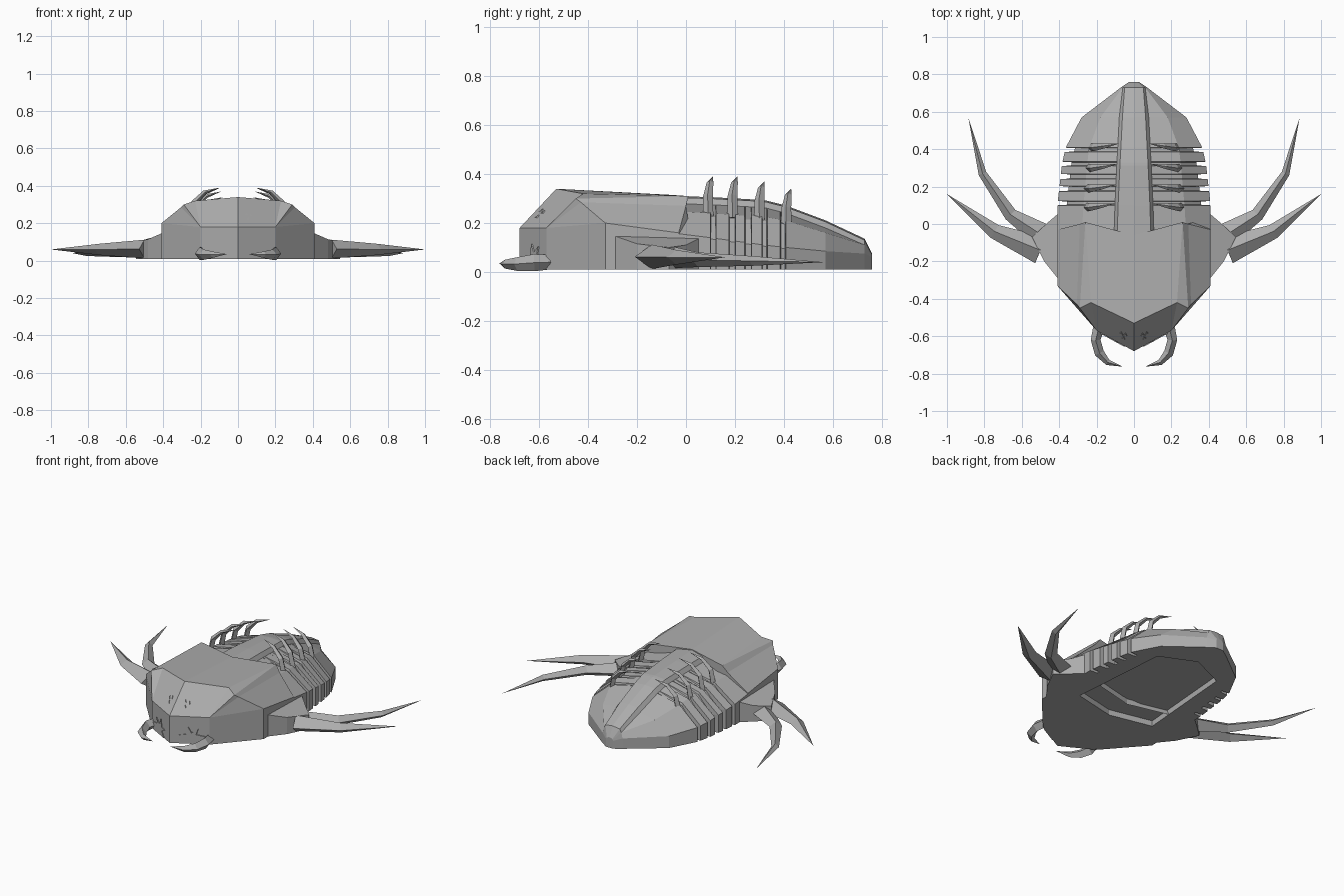
import bpy, bmesh, math
from mathutils import Vector

cube = bpy.data.objects.get("Cube")
if cube:
    bpy.data.objects.remove(cube, do_unlink=True)

grey = bpy.data.materials.new("stone grey")
grey.use_nodes = True
grey.diffuse_color = (0.42, 0.42, 0.42, 1)
grey.node_tree.nodes["Principled BSDF"].inputs["Base Color"].default_value = (0.42, 0.42, 0.42, 1)


def finish(name, bm, mirror=False, recalc=True):
    """Turn a bmesh into an object, optionally mirrored across x = 0."""
    if mirror:
        bmesh.ops.mirror(bm, geom=bm.verts[:] + bm.edges[:] + bm.faces[:],
                         axis='X', merge_dist=0.0005)
    if recalc:
        bmesh.ops.recalc_face_normals(bm, faces=bm.faces[:])
    mesh = bpy.data.meshes.new(name)
    bm.to_mesh(mesh)
    bm.free()
    mesh.materials.append(grey)
    ob = bpy.data.objects.new(name, mesh)
    bpy.context.collection.objects.link(ob)
    return ob


def from_faces(name, pts, faces, mirror=True):
    bm = bmesh.new()
    vs = [bm.verts.new(p) for p in pts]
    for f in faces:
        bm.faces.new([vs[i] for i in f])
    return finish(name, bm, mirror)


def taper(name, path, side=1):
    """Diamond-section horn along (x, y, z, half width, half height); ends in a point."""
    bm = bmesh.new()
    pos = [Vector((p[0] * side, p[1], p[2])) for p in path]
    rings = []
    for i, p in enumerate(path[:-1]):
        t = (pos[i + 1] - pos[max(i - 1, 0)]).normalized()
        across = t.cross(Vector((0, 0, 1))).normalized()
        up = across.cross(t)
        rings.append([bm.verts.new(pos[i] + d) for d in
                      (across * p[3], up * p[4], -across * p[3], -up * p[4])])
    tip = bm.verts.new(pos[-1])
    bm.faces.new(rings[0])
    for a, b in zip(rings, rings[1:]):
        for k in range(4):
            bm.faces.new((a[k], a[(k + 1) % 4], b[(k + 1) % 4], b[k]))
    for k in range(4):
        bm.faces.new((rings[-1][k], rings[-1][(k + 1) % 4], tip))
    return finish(name, bm)


def plate(name, outline, slope, side):
    """Thin plate on the sloping front; outline is (x, z), slope is dy per dz."""
    bm = bmesh.new()
    layers = []
    for off in (-0.005, 0.002):
        layers.append([bm.verts.new((side * x, -0.68 + 0.55 * x + slope * (z - 0.18) + off, z))
                       for x, z in outline])
    n = len(outline)
    for layer in layers:
        bm.faces.new(layer)
    for k in range(n):
        j = (k + 1) % n
        bm.faces.new((layers[0][k], layers[0][j], layers[1][j], layers[1][k]))
    return finish(name, bm)


# Head shield: half mesh, mirrored
head = [(0, -.68, .01), (.2, -.57, .01), (.41, -.33, .01), (.41, .04, .01),
        (0, -.68, .18), (.2, -.57, .18), (.41, -.33, .2), (.41, -.03, .16),
        (0, -.53, .34), (.23, -.42, .32), (.29, -.45, .30), (.305, -.43, .285),
        (0, -.06, .315), (.26, .01, .31), (.29, 0, .27), (0, -.06, .01)]
from_faces("head_shield", head, [
    (0, 1, 5, 4), (1, 2, 6, 5), (2, 3, 7, 6), (4, 5, 9, 8), (5, 10, 9), (5, 11, 10),
    (5, 6, 11), (8, 9, 13, 12), (9, 10, 13), (10, 11, 14, 13), (11, 6, 7, 14),
    (12, 13, 14, 7, 3, 15)])

# Rear shell keys: y, ridge half width, ridge z, shoulder x, z, rim x, z
KEYS = [(-.06, .09, .305, .28, .25, .41, .16), (.10, .085, .30, .27, .24, .41, .14),
        (.32, .075, .288, .25, .225, .385, .11), (.41, .07, .265, .24, .21, .365, .10),
        (.57, .062, .205, .18, .16, .28, .085), (.73, .05, .13, .06, .11, .07, .075),
        (.76, .02, .07, .022, .065, .025, .06)]


def key_at(y):
    for a, b in zip(KEYS, KEYS[1:]):
        if y <= b[0]:
            t = (y - a[0]) / (b[0] - a[0])
            return [p + (q - p) * t for p, q in zip(a, b)]
    return list(KEYS[-1])


def section(y, cut):
    _, w, z, sx, sz, rx, rz = key_at(y)
    if cut:
        sz, rx, rz = sz - .015, rx - .05, rz - .005
    return [(0, y, z + .006), (w, y, z), (min(w + .017, sx), y, max(z - .025, sz)),
            (sx, y, sz), (rx, y, rz), (rx, y, .01)]


# Stations with grooves that separate the side ribs
stations = [(-.06, 0)]
for g0, g1 in ((.10, .12), (.175, .20), (.24, .265), (.31, .33), (.385, .405)):
    stations += [(g0, 0), (g0 + .003, 1), (g1, 1), (g1 + .003, 0)]
stations += [(.57, 0), (.73, 0), (.76, 0)]
rows = [section(y, c) for y, c in stations]
n = len(rows[0])
faces = [(r * n + k, r * n + k + 1, (r + 1) * n + k + 1, (r + 1) * n + k)
         for r in range(len(rows) - 1) for k in range(n - 1)]
last = (len(rows) - 1) * n
pts = [p for row in rows for p in row] + [(0, .76, .01)]
faces.append(tuple(range(last, last + n)) + (len(pts) - 1,))
from_faces("rear_shell", pts, faces)

# Belly: flat underside with a six-sided recess
half = [p for p in head[1:4]] + [r[-1] for r in rows[1:]]
outline = [head[0]] + half + [(-x, y, z) for x, y, z in reversed(half)]
hexagon = [(0, -.22), (.27, -.16), (.22, .47), (0, .57), (-.22, .47), (-.27, -.16)]
bm = bmesh.new()
rim = [bm.verts.new(p) for p in outline]
low = [bm.verts.new((x, y, .01)) for x, y in hexagon]
edges = [bm.edges.new((loop[i], loop[(i + 1) % len(loop)]))
         for loop in (rim, low) for i in range(len(loop))]
bmesh.ops.triangle_fill(bm, edges=edges, use_beauty=True, normal=(0, 0, -1))
for f in bm.faces:
    f.normal_update()
    if f.normal.z > 0:
        f.normal_flip()
high = [bm.verts.new((x, y, .045)) for x, y in hexagon]
for i in range(6):
    j = (i + 1) % 6
    bm.faces.new((low[j], low[i], high[i], high[j]))
bm.faces.new(list(reversed(high)))
finish("belly", bm, recalc=False)

for side, label in ((1, "left"), (-1, "right")):
    # Cheek block that carries the two side horns
    top = [(.40, -.30, .15), (.48, -.20, .115), (.545, -.07, .10), (.47, 0, .11), (.40, .06, .14)]
    block = [(side * x, y, z) for x, y, z in top] + [(side * x, y, .01) for x, y, z in top]
    from_faces(label + "_cheek", block, [(0, 1, 2, 3, 4), (9, 8, 7, 6, 5)] +
               [(k, (k + 1) % 5, 5 + (k + 1) % 5, 5 + k) for k in range(5)], mirror=False)
    taper(label + "_front_horn", [(.50, -.14, .062, .075, .05), (.745, -.04, .06, .04, .03),
                                  (1.0, .16, .06, 0, 0)], side)
    taper(label + "_rear_horn", [(.49, -.06, .06, .065, .045), (.66, .05, .05, .036, .03),
                                 (.81, .27, .045, .022, .02), (.885, .565, .04, 0, 0)], side)
    # Pincer beside the mouth
    taper(label + "_pincer", [(.19, -.56, .04, .03, .03), (.205, -.62, .038, .026, .035),
                              (.185, -.69, .032, .026, .028), (.14, -.74, .032, .016, .018),
                              (.06, -.763, .035, 0, 0)], side)
    # Curved back spikes
    for i, (y, z, x) in enumerate(((.09, .39, .255), (.19, .39, .25), (.30, .37, .245), (.41, .34, .235))):
        taper(f"{label}_back_spike_{i + 1}",
              [(x, y, z - .17, .022, .018), (x - .02, y, z - .08, .02, .016),
               (x - .075, y + .008, z - .025, .014, .011), (x - .155, y + .02, z, 0, 0)], side)
    # Jagged mouth plate and small eyes
    plate(label + "_mouth_teeth", [(.06, .012), (.085, .045), (.05, .065), (.085, .07), (.095, .115),
                                   (.112, .08), (.145, .105), (.135, .07), (.18, .06), (.18, .012)], 0, side)
    for i, (x, z) in enumerate(((.045, .25), (.068, .243), (.055, .225))):
        plate(f"{label}_eye_{i + 1}", [(x - .008, z - .005), (x + .008, z - .005), (x, z + .008)], .94, side)
